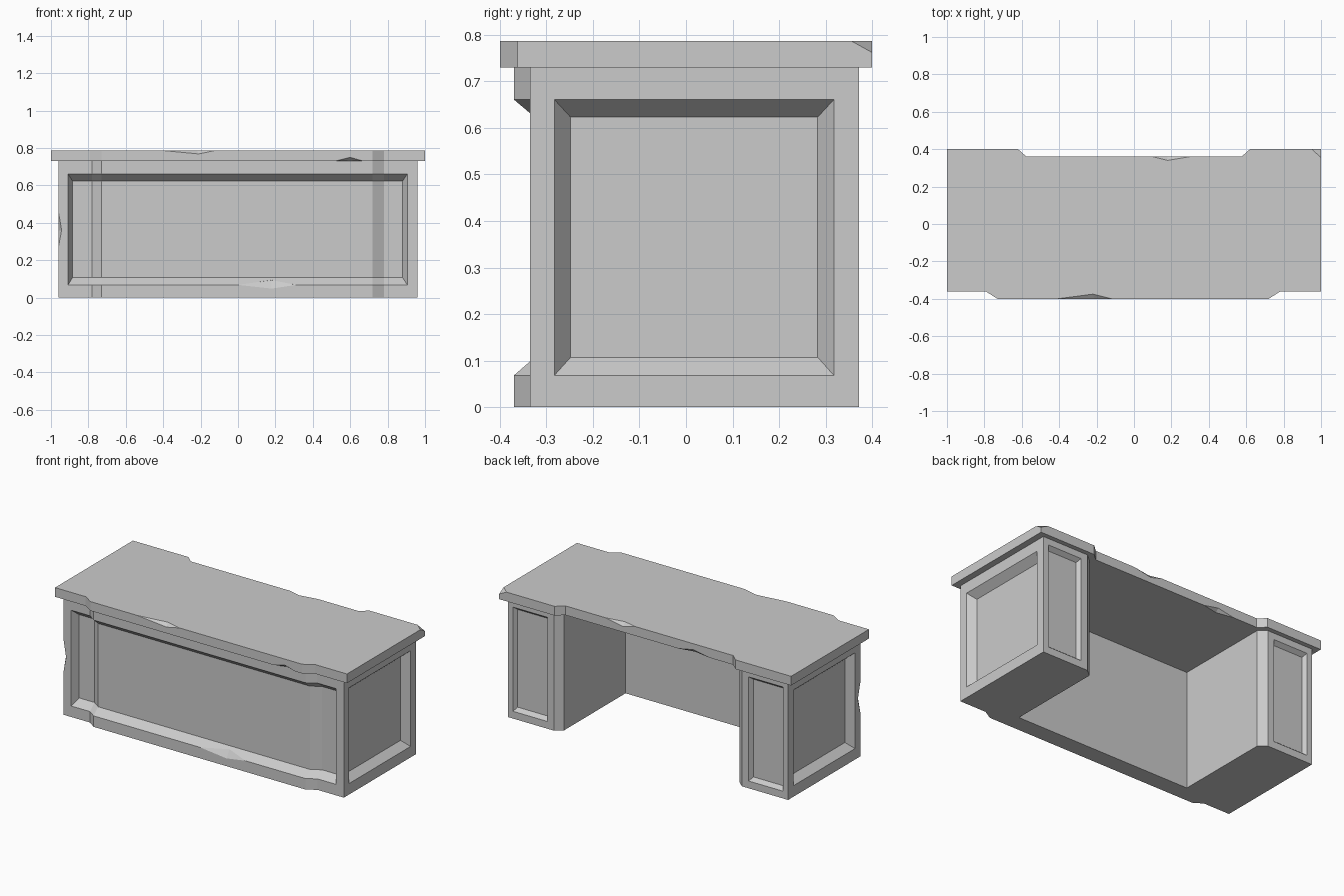
import bpy, bmesh
from mathutils import Vector

if "Cube" in bpy.data.objects:
    bpy.data.objects.remove(bpy.data.objects["Cube"])

Z_TOP, Z_SLAB = 0.787, 0.73


def finish(name, bm):
    bmesh.ops.recalc_face_normals(bm, faces=bm.faces)
    me = bpy.data.meshes.new(name)
    bm.to_mesh(me)
    bm.free()
    ob = bpy.data.objects.new(name, me)
    bpy.context.collection.objects.link(ob)
    return ob


def prism(name, outline, z0, z1):
    bm = bmesh.new()
    face = bm.faces.new([bm.verts.new((x, y, z0)) for x, y in outline])
    ext = bmesh.ops.extrude_face_region(bm, geom=[face], use_keep_orig=True)
    up = [v for v in ext["geom"] if isinstance(v, bmesh.types.BMVert)]
    bmesh.ops.translate(bm, verts=up, vec=(0, 0, z1 - z0))
    return finish(name, bm)


def cut(target, cutter):
    mod = target.modifiers.new("cut", 'BOOLEAN')
    mod.operation, mod.solver, mod.object = 'DIFFERENCE', 'EXACT', cutter
    cutter.hide_render = True
    dg = bpy.context.evaluated_depsgraph_get()
    me = bpy.data.meshes.new_from_object(target.evaluated_get(dg))
    target.modifiers.clear()
    target.data = me
    bpy.data.objects.remove(cutter)


def recess(target, cols, zo, zi, depth, place):
    """Sunken panel with sloped rim; cols = (outer u, inner u, face position)."""
    bm = bmesh.new()
    rows = []
    for uo, ui, f in cols:
        pts = [(uo, f - 0.1, zo[0]), (uo, f, zo[0]), (ui, f + depth, zi[0]),
               (ui, f + depth, zi[1]), (uo, f, zo[1]), (uo, f - 0.1, zo[1])]
        rows.append([bm.verts.new(place(*p)) for p in pts])
    for a, b in zip(rows, rows[1:]):
        for i in range(6):
            j = (i + 1) % 6
            bm.faces.new((a[i], a[j], b[j], b[i]))
    for r in (rows[0], rows[-1]):
        bm.faces.new((r[0], r[1], r[4], r[5]))
        bm.faces.new((r[1], r[2], r[3], r[4]))
    cut(target, finish("panel_cutter", bm))


def chip(target, a, b, p, q, out):
    """Broken edge a-b, with p and q on the two faces beside it."""
    o = (Vector(a) + Vector(b)) / 2 + Vector(out)
    bm = bmesh.new()
    for c in (a, b, p, q, o):
        bm.verts.new(c)
    bmesh.ops.convex_hull(bm, input=bm.verts)
    cut(target, finish("chip_cutter", bm))


# Desk body with bowed front and kneehole at the back
body = prism("desk_body", [
    (-0.96, 0.372), (-0.96, -0.335), (-0.78, -0.335), (-0.73, -0.37),
    (0.72, -0.37), (0.78, -0.335), (0.96, -0.335), (0.96, 0.372),
    (0.645, 0.372), (0.60, 0.335), (0.60, -0.265),
    (-0.60, -0.265), (-0.60, 0.335), (-0.645, 0.372)], 0, Z_SLAB)

# Front panel follows the bow
recess(body, [(-0.908, -0.885, -0.335), (-0.78, -0.78, -0.335), (-0.73, -0.73, -0.37),
              (0.72, 0.72, -0.37), (0.78, 0.78, -0.335), (0.905, 0.88, -0.335)],
       (0.068, 0.661), (0.107, 0.623), 0.045, lambda u, f, z: (u, f, z))

# Side panels and pedestal back panels
for s in (1, -1):
    recess(body, [(-0.283, -0.248, -0.96), (0.318, 0.283, -0.96)],
           (0.068, 0.661), (0.107, 0.623), 0.045, lambda u, f, z: (-s * f, u, z))
    recess(body, [(0.69, 0.705, -0.372), (0.925, 0.91, -0.372)],
           (0.045, 0.69), (0.065, 0.67), 0.025, lambda u, f, z: (s * u, -f, z))

# Body chips: left front edge and lower panel rim
chip(body, (-0.96, -0.335, 0.27), (-0.96, -0.335, 0.46),
     (-0.943, -0.335, 0.36), (-0.96, -0.31, 0.36), (-0.03, -0.03, 0))
chip(body, (0, -0.37, 0.068), (0.31, -0.37, 0.068),
     (0.18, -0.37, 0.048), (0.18, -0.34, 0.0933), (0, -0.03, 0.05))

# Table top
top = prism("desk_top", [
    (-1, 0.4), (-1, -0.362), (-0.79, -0.362), (-0.73, -0.4), (0.72, -0.4),
    (0.78, -0.362), (1, -0.362), (1, 0.4), (0.62, 0.4), (0.575, 0.36),
    (-0.575, 0.36), (-0.62, 0.4)], Z_SLAB, Z_TOP)

# Table top chips: front upper, front lower, back upper, back lower, corner
chip(top, (-0.41, -0.4, Z_TOP), (-0.12, -0.4, Z_TOP),
     (-0.22, -0.375, Z_TOP), (-0.21, -0.4, 0.768), (0, -0.03, 0.03))
chip(top, (0.52, -0.4, Z_SLAB), (0.67, -0.4, Z_SLAB),
     (0.6, -0.375, Z_SLAB), (0.6, -0.4, 0.75), (0, -0.03, -0.03))
chip(top, (0.1, 0.36, Z_TOP), (0.3, 0.36, Z_TOP),
     (0.18, 0.34, Z_TOP), (0.18, 0.36, 0.765), (0, 0.03, 0.03))
chip(top, (-0.41, 0.36, Z_SLAB), (-0.2, 0.36, Z_SLAB),
     (-0.3, 0.34, Z_SLAB), (-0.3, 0.36, 0.75), (0, 0.03, -0.03))
chip(top, (0.95, 0.4, Z_TOP), (1, 0.4, 0.762),
     (1, 0.355, Z_TOP), (1, 0.4, Z_TOP), (0.06, 0.05, 0.05))
